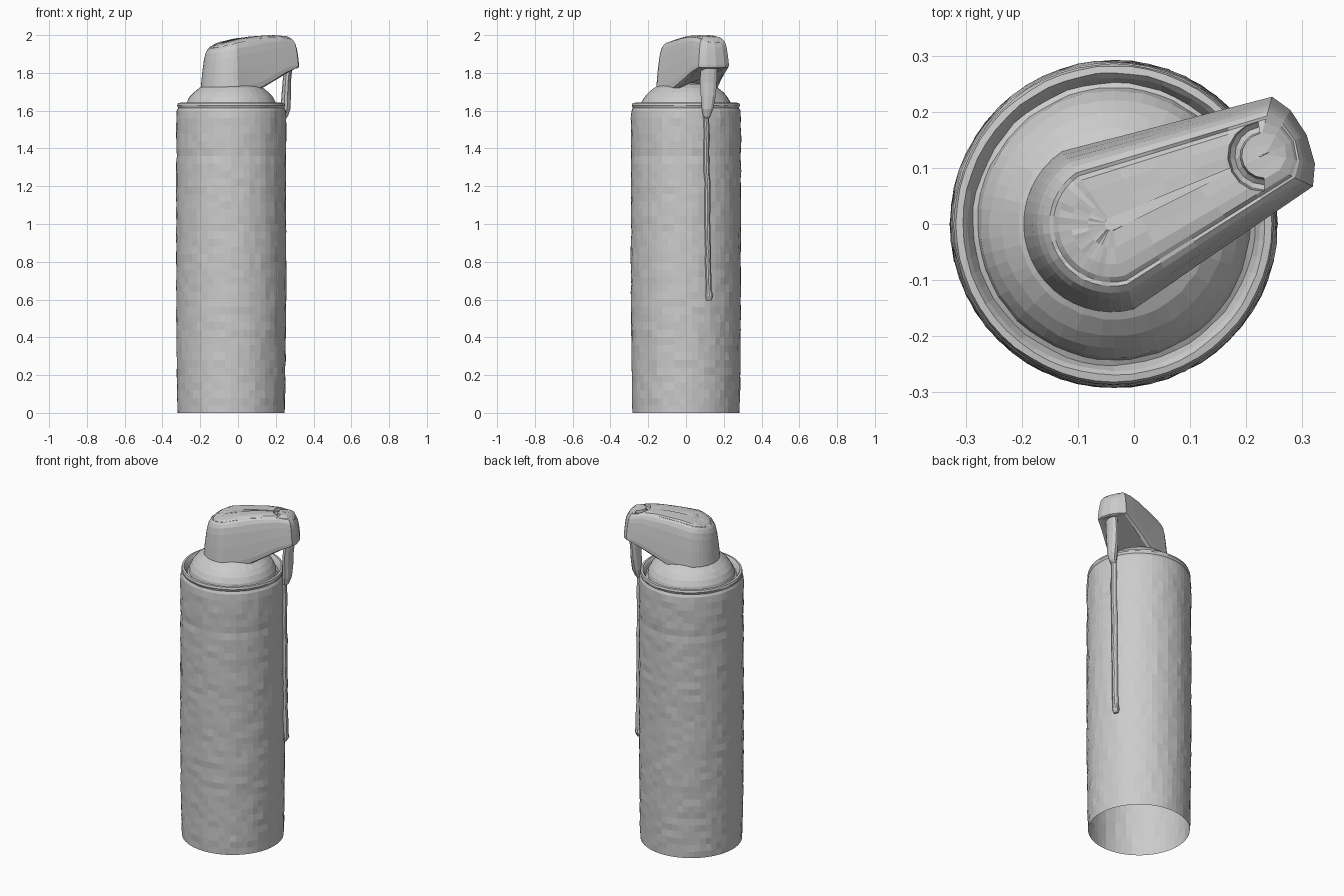
import bpy, bmesh, math, random
from mathutils import Vector, Matrix

random.seed(4)
if "Cube" in bpy.data.objects:
    bpy.data.objects.remove(bpy.data.objects["Cube"], do_unlink=True)

grey = bpy.data.materials.new("plain grey")
grey.use_nodes = True
grey.diffuse_color = (0.6, 0.6, 0.6, 1)
bsdf = grey.node_tree.nodes["Principled BSDF"]
bsdf.inputs["Base Color"].default_value = (0.6, 0.6, 0.6, 1)
bsdf.inputs["Roughness"].default_value = 0.8


def loft(name, rings, cap_start=True, cap_end=True):
    """Skin a list of closed rings of points."""
    bm = bmesh.new()
    loops = [[bm.verts.new(p) for p in ring] for ring in rings]
    n = len(rings[0])
    for a, b in zip(loops, loops[1:]):
        for i in range(n):
            j = (i + 1) % n
            bm.faces.new((a[i], a[j], b[j], b[i]))
    if cap_start:
        bm.faces.new(loops[0][::-1])
    if cap_end:
        bm.faces.new(loops[-1])
    bmesh.ops.recalc_face_normals(bm, faces=bm.faces)
    mesh = bpy.data.meshes.new(name)
    bm.to_mesh(mesh)
    bm.free()
    mesh.materials.append(grey)
    obj = bpy.data.objects.new(name, mesh)
    bpy.context.collection.objects.link(obj)
    return obj


def circle(r, z, n=56, rough=0.0):
    pts = []
    for i in range(n):
        a = math.tau * i / n
        q = r + random.uniform(-rough, rough)
        pts.append(Vector((-0.036 + q * math.cos(a), q * math.sin(a), z)))
    return pts


def hanging(name, stations, n=10):
    """Oval bar through stations of (x, y, z, half x, half y)."""
    return loft(name, [[Vector((x + rx * math.cos(math.tau * i / n),
                                y + ry * math.sin(math.tau * i / n), z))
                        for i in range(n)] for x, y, z, rx, ry in stations])


# Dented canister wall, open underneath, with a faint seam near the top
rings = [circle(0.283, 0)]
for k in range(1, 40):
    z = 1.56 * k / 39
    r = 0.284 + 0.007 * min(1, z / 0.5) - (0.003 if k == 34 else 0)
    rings.append(circle(r, z, rough=0.0025))
rings += [circle(r, z, rough=0.001) for r, z in
          [(0.288, 1.6), (0.281, 1.615), (0.286, 1.628), (0.282, 1.64), (0.27, 1.642)]]
# Rim groove and domed shoulder continue from the wall
rings += [circle(r, z, rough=0.0015) for r, z in
          [(0.262, 1.632), (0.252, 1.61), (0.243, 1.615), (0.238, 1.64), (0.222, 1.67),
           (0.2, 1.695), (0.17, 1.72), (0.13, 1.74), (0.06, 1.75)]]
loft("canister", rings, cap_start=False)

# Nozzle head: tapered teardrop plan along an axis turned toward the back left
turn = Matrix.Rotation(math.radians(24.5), 4, "Z")
LENGTH = 0.375


def top_z(u):
    return 1.998 - 0.5 * (u - 0.23) ** 2 - 8 * max(0, u - 0.3) ** 2


def base_z(u):
    return 1.69 + 0.135 * max(0, min(1, (u - 0.08) / 0.26))


def plan(inset):
    pts = []
    r = 0.157 - inset
    for i in range(21):
        a = math.radians(100 + 160 * i / 20)
        pts.append((r * math.cos(a), r * math.sin(a)))
    u0, v0 = pts[-1]
    end, half = LENGTH - inset * 0.5, 0.088 - inset * 0.6
    side = [(u0 + (end - 0.02 - u0) * t, v0 + (-half - v0) * t)
            for t in (0.2, 0.4, 0.6, 0.8, 1)]
    front = [(end, -half * 0.6), (end + 0.008, 0), (end, half * 0.6)]
    return pts + side + front + [(u, -v) for u, v in reversed(side)]


def head_ring(inset, level, drop=0.0):
    ring = []
    for u, v in plan(inset):
        low, high = base_z(u), top_z(u)
        p = turn @ Vector((u, v, 0))
        ring.append(Vector((p.x - 0.04, p.y,
                            low + (high - low) * level - drop + random.uniform(-.002, .002))))
    return ring


head = loft("nozzle_head", [
    head_ring(0.02, 0.0), head_ring(0.002, 0.04), head_ring(0.0, 0.15), head_ring(0.007, 0.45),
    head_ring(0.016, 0.72), head_ring(0.024, 0.86), head_ring(0.034, 0.93),
    head_ring(0.046, 0.965), head_ring(0.053, 0.96), head_ring(0.062, 0.985),
    head_ring(0.085, 0.998), head_ring(0.115, 1.0), head_ring(0.145, 1.0)])

# Crescent cut behind the outlet
arc = []
for k in range(9):
    a = math.radians(100 + 170 * k / 8)
    c = Vector((0.232 + 0.052 * math.cos(a), 0.122 + 0.052 * math.sin(a), 2.0))
    out = Vector((math.cos(a), math.sin(a), 0))
    arc.append([c + out * 0.013 * math.cos(math.tau * i / 8)
                + Vector((0, 0, 0.028 * math.sin(math.tau * i / 8))) for i in range(8)])
cutter = loft("crescent_cutter", arc)
cutter.hide_render = True
cutter.hide_set(True)
cut = head.modifiers.new("crescent", "BOOLEAN")
cut.operation = "DIFFERENCE"
cut.solver = "EXACT"
cut.object = cutter

# Pull ring lug hanging from the head, and the thin strap down the wall
hanging("pull_lug", [
    (0.262, 0.125, 1.90, 0.025, 0.035), (0.265, 0.122, 1.82, 0.022, 0.045),
    (0.258, 0.118, 1.75, 0.022, 0.047), (0.255, 0.118, 1.68, 0.025, 0.042),
    (0.252, 0.114, 1.61, 0.026, 0.032), (0.245, 0.11, 1.57, 0.02, 0.02),
    (0.242, 0.11, 1.555, 0.008, 0.008)])
strap = [(0.236 + random.uniform(-.002, .002), 0.108 + 0.012 * k / 18 + random.uniform(-.003, .003),
          1.58 - 0.93 * k / 18, 0.018, 0.016) for k in range(19)]
hanging("strap", strap + [(0.236, 0.124, 0.62, 0.02, 0.022), (0.232, 0.122, 0.595, 0.012, 0.014)])
